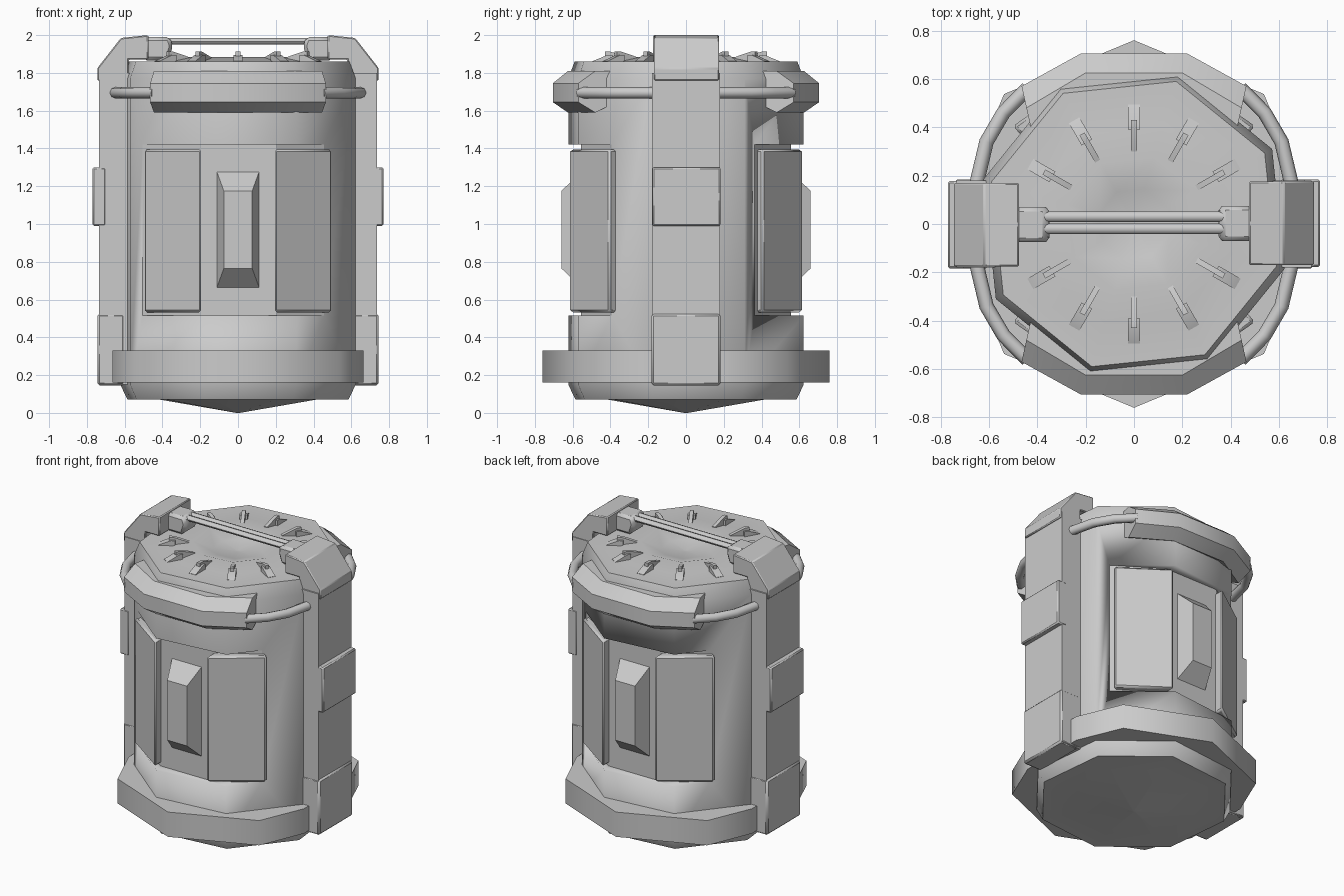
import bpy, bmesh, math
from mathutils import Matrix, Vector

if "Cube" in bpy.data.objects:
    bpy.data.objects.remove(bpy.data.objects["Cube"])

grey = bpy.data.materials.new("light_grey")
grey.use_nodes = True
grey.diffuse_color = (0.6, 0.6, 0.6, 1)
grey.node_tree.nodes["Principled BSDF"].inputs["Base Color"].default_value = (0.6, 0.6, 0.6, 1)


def finish(name, bm, smooth=30, bevel=0):
    bmesh.ops.recalc_face_normals(bm, faces=bm.faces)
    me = bpy.data.meshes.new(name)
    bm.to_mesh(me)
    bm.free()
    me.materials.append(grey)
    ob = bpy.data.objects.new(name, me)
    bpy.context.collection.objects.link(ob)
    if bevel:
        m = ob.modifiers.new("bevel", 'BEVEL')
        m.width, m.segments = bevel, 1
    bpy.ops.object.select_all(action='DESELECT')
    ob.select_set(True)
    bpy.context.view_layer.objects.active = ob
    bpy.ops.object.shade_smooth_by_angle(angle=math.radians(smooth))
    return ob


def loft(rings, closed=False):
    """Skin rings of equal length; closed joins the last ring to the first."""
    bm = bmesh.new()
    vs = [[bm.verts.new(p) for p in r] for r in rings]
    n = len(rings[0])
    for k in range(len(vs) if closed else len(vs) - 1):
        a, b = vs[k], vs[(k + 1) % len(vs)]
        for i in range(n):
            bm.faces.new((a[i], a[(i + 1) % n], b[(i + 1) % n], b[i]))
    if not closed:
        bm.faces.new(vs[0])
        bm.faces.new(vs[-1])
    return bm


def prism(plan, z0, z1):
    return loft([[(x, y, z) for x, y in plan] for z in (z0, z1)])


def box(x0, x1, y0, y1, z0, z1):
    return prism([(x0, y0), (x1, y0), (x1, y1), (x0, y1)], z0, z1)


def extrude_y(profile, y0, y1):
    return loft([[(x, y, z) for x, z in profile] for y in (y0, y1)])


def turned(bm, angle):
    bm.transform(Matrix.Rotation(angle, 4, 'Z'))
    return bm


def both(name, make, smooth=30, bevel=0, names=("front", "back")):
    """Place a part and its copy turned half way round."""
    for k, side in enumerate(names):
        finish(side + "_" + name, turned(make(), k * math.pi), smooth, bevel)


SIDES = ("left", "right")


# Body: faceted drum with chamfered rims, shallow point below and dished lid
def octagon(r, z):
    return [(r * math.cos(a), r * math.sin(a), z)
            for a in (math.radians(28.5 + 45 * i) for i in range(8))]


profile = [(0.01, 0), (0.43, 0.07), (0.61, 0.07), (0.65, 0.15), (0.65, 1.77),
           (0.615, 1.86), (0.42, 1.86), (0.285, 1.885), (0.15, 1.845), (0.01, 1.83)]
body = finish("body", loft([octagon(r, z) for r, z in profile]), 50)

# Panel openings cut into the drum
for k in range(2):
    plan = [(-0.505, -0.36), (-0.2, -0.555), (0.2, -0.555), (0.505, -0.36),
            (0.505, -0.8), (-0.505, -0.8)]
    cutter = finish("opening_cutter", turned(prism(plan, 0.515, 1.42), k * math.pi))
    cutter.hide_render = True
    cutter.hide_viewport = True
    cutter.hide_set(True)
    m = body.modifiers.new("opening", 'BOOLEAN')
    m.operation, m.solver, m.object = 'DIFFERENCE', 'EXACT', cutter
    # keep the smooth shading after the cut
    while body.modifiers[0] != m:
        body.modifiers.move(len(body.modifiers) - 1, 0)

# Angled panels in the openings
for s, side in ((1, "left"), (-1, "right")):
    plan = [(s * 0.5, -0.405), (s * 0.195, -0.62), (s * 0.195, -0.53), (s * 0.46, -0.36)]
    both(side + "_panel", lambda: prism(plan, 0.532, 1.395), 30, 0.012)


# Grips between the panels
def grip():
    def rect(w, h, y):
        return [(x * w, y, 0.97 + z * h) for x, z in ((-1, -1), (1, -1), (1, 1), (-1, 1))]
    return loft([rect(0.115, 0.315, -0.545), rect(0.075, 0.205, -0.66)])


both("grip", grip)


# Lower bumper rings
def bumper():
    d = 0.76 * math.sqrt(0.5)
    outer = [(-0.665, -0.17), (-0.665, -0.235), (-d, -d), (0, -0.76), (d, -d),
             (0.665, -0.235), (0.665, -0.17)]
    inner = [(0.55, -0.17), (0.42, -0.42), (0, -0.58), (-0.42, -0.42), (-0.55, -0.17)]
    return prism(outer + inner, 0.16, 0.33)


both("bumper", bumper, 50)


# Upper guards: a wedge section swept along a bent path
def guard():
    outer = [(-0.465, -0.57), (-0.22, -0.705), (0.22, -0.705), (0.465, -0.57)]
    inward = [(0.02, 0.09), (0.02, 0.08), (-0.02, 0.08), (-0.02, 0.09)]
    rings = []
    for (x, y), (dx, dy) in zip(outer, inward):
        section = [(0, 1.645), (0, 1.745), (1, 1.81), (1.9, 1.81), (1.9, 1.63), (1, 1.59)]
        rings.append([(x + dx * t, y + dy * t, z) for t, z in section])
    return loft(rings)


both("guard", guard)


# Side rails running from the guards to the pillars
def rail(sx):
    path = [Vector((sx * x, y, 1.695)) for x, y in
            ((0.44, -0.56), (0.54, -0.46), (0.61, -0.34), (0.655, -0.15))]
    rings = []
    for i, p in enumerate(path):
        t = (path[min(i + 1, 3)] - path[max(i - 1, 0)]).normalized()
        side = t.cross(Vector((0, 0, 1)))
        rings.append([p + 0.03 * (math.cos(a) * side + math.sin(a) * Vector((0, 0, 1)))
                      for a in (math.tau * j / 8 for j in range(8))])
    return loft(rings)


for s, side in ((1, "left"), (-1, "right")):
    both(side + "_rail", lambda: rail(s), 50)

# Side pillars with heads, pads and feet
both("pillar", lambda: box(0.56, 0.735, -0.18, 0.18, 0.15, 1.8), names=SIDES)
both("pillar_pad", lambda: box(0.7, 0.77, -0.178, 0.183, 0.99, 1.3), 30, 0.008, SIDES)
both("pillar_foot", lambda: box(0.6, 0.745, -0.183, 0.183, 0.145, 0.525), 30, 0.012, SIDES)
head = [(0.475, 1.87), (0.475, 2.0), (0.62, 1.985), (0.745, 1.825), (0.745, 1.76),
        (0.58, 1.76), (0.58, 1.87)]
both("pillar_head", lambda: extrude_y(head, -0.17, 0.175), 30, 0.006, SIDES)

# Carry handle: sockets and twin bars
socket = [(0.37, 1.865), (0.345, 1.94), (0.36, 1.99), (0.5, 1.99), (0.5, 1.865)]
both("handle_socket", lambda: extrude_y(socket, -0.07, 0.075), 30, 0.018, SIDES)
for name, y in (("front_handle_bar", -0.02), ("back_handle_bar", 0.03)):
    bar = [[(x, y + 0.022 * math.cos(a), 1.967 + 0.018 * math.sin(a))
            for a in (math.tau * j / 8 for j in range(8))] for x in (-0.4, 0.4)]
    finish(name, loft(bar), 50)


# Lid clips set radially round the dish
def clip():
    strip = [(0.39, 1.85), (0.39, 1.895), (0.415, 1.895), (0.495, 1.862), (0.495, 1.85)]
    fin = [(0.3, 1.86), (0.3, 1.882), (0.40, 1.912), (0.43, 1.912), (0.43, 1.86)]
    bm = extrude_y(strip, -0.025, 0.025)
    other = extrude_y(fin, -0.012, 0.012)
    me = bpy.data.meshes.new("clip_part")
    other.to_mesh(me)
    other.free()
    bm.from_mesh(me)
    bpy.data.meshes.remove(me)
    return bm


for i in range(12):
    if i % 6:
        finish("lid_clip", turned(clip(), math.tau * i / 12))
